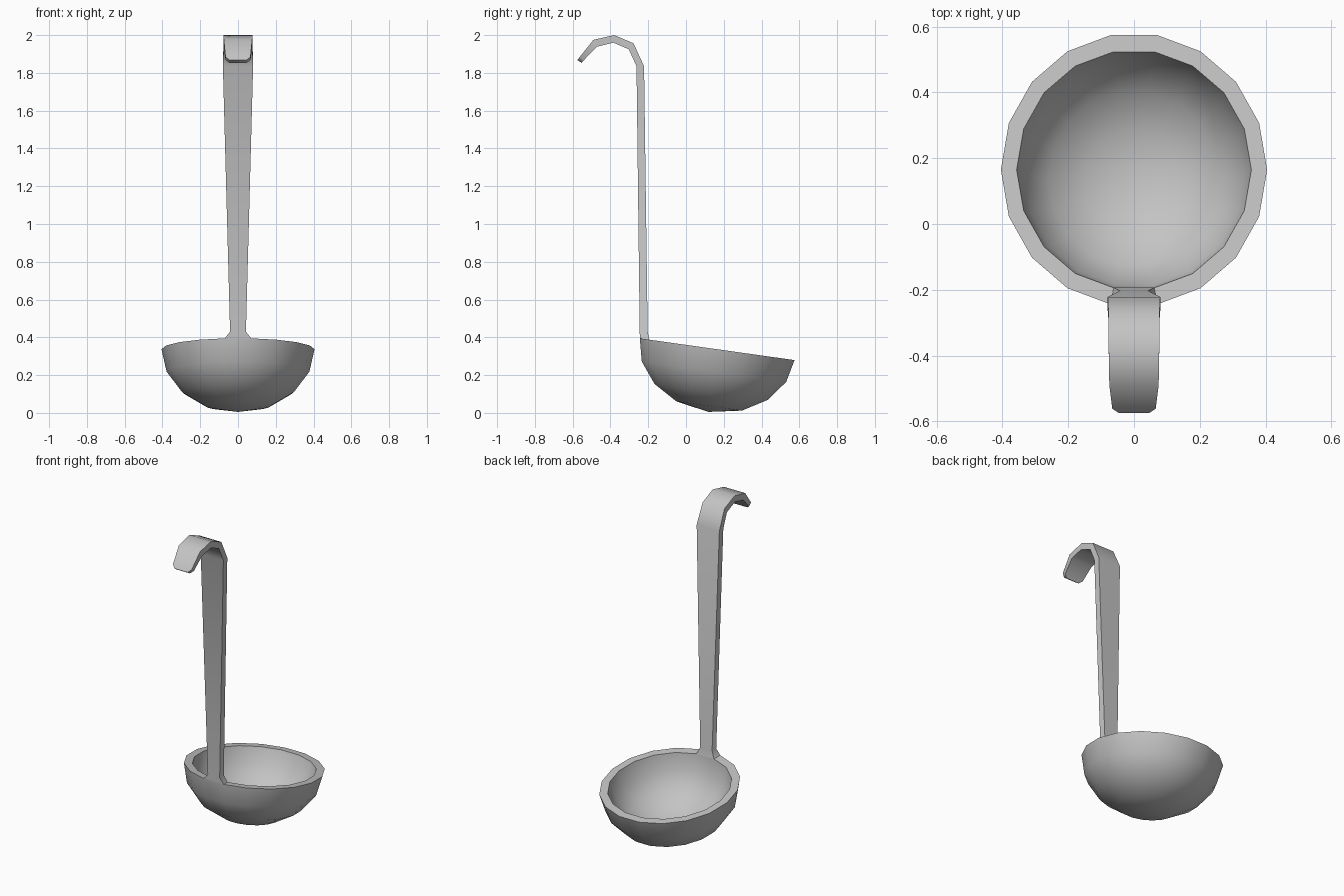
import bpy, bmesh, math
from mathutils import Matrix, Vector

cube = bpy.data.objects.get("Cube")
if cube:
    bpy.data.objects.remove(cube, do_unlink=True)

metal = bpy.data.materials.new("grey_metal")
metal.use_nodes = True
GREY = (0.55, 0.55, 0.55, 1)
metal.diffuse_color = GREY
metal.node_tree.nodes["Principled BSDF"].inputs["Base Color"].default_value = GREY

SIDES = 18
TILT = Matrix.Translation((0, 0.165, 0.337)) @ Matrix.Rotation(math.radians(-8), 4, 'X')


def finish(bm, name):
    bmesh.ops.recalc_face_normals(bm, faces=bm.faces)
    mesh = bpy.data.meshes.new(name)
    bm.to_mesh(mesh)
    bm.free()
    obj = bpy.data.objects.new(name, mesh)
    bpy.context.collection.objects.link(obj)
    mesh.materials.append(metal)
    bpy.ops.object.select_all(action='DESELECT')
    obj.select_set(True)
    bpy.context.view_layer.objects.active = obj
    bpy.ops.object.shade_smooth_by_angle(angle=math.radians(46))


def rim_point(k, rx, ry):
    a = math.tau * k / SIDES
    return TILT @ Vector((rx * math.cos(a), ry * math.sin(a), 0))


# Bowl: outer and inner half ellipsoids joined by a flat tilted rim
def shell(bm, rx, ry, depth):
    rings = []
    for deg in (90, 69, 47, 25):
        s, c = math.sin(math.radians(deg)), math.cos(math.radians(deg))
        drop = Matrix.Translation((0, 0, -depth * c))
        rings.append([bm.verts.new(TILT @ drop @ TILT.inverted() @ rim_point(k, rx * s, ry * s))
                      for k in range(SIDES)])
    pole = bm.verts.new(TILT @ Vector((0, 0, -depth)))
    for k in range(SIDES):
        n = (k + 1) % SIDES
        for a, b in zip(rings, rings[1:]):
            bm.faces.new((a[k], a[n], b[n], b[k]))
        bm.faces.new((rings[-1][k], rings[-1][n], pole))
    return rings[0]


OUTER, INNER = (0.405, 0.42), (0.357, 0.368)
JOINT = 13  # rim segment that carries the handle
bm = bmesh.new()
outer = shell(bm, *OUTER, 0.335)
inner = shell(bm, *INNER, 0.288)
for k in range(SIDES):
    if k != JOINT:
        n = (k + 1) % SIDES
        bm.faces.new((outer[k], outer[n], inner[n], inner[k]))
finish(bm, "bowl")

# Handle: tapering strip that bends into a hook
# each row: half width, back (y, z), front (y, z)
STRIP = [
    (0.042, (-0.203, 0.43), (-0.245, 0.43)),
    (0.080, (-0.222, 1.835), (-0.262, 1.835)),
    (0.077, (-0.278, 1.957), (-0.303, 1.925)),
    (0.077, (-0.380, 2.000), (-0.385, 1.960)),
    (0.075, (-0.490, 1.975), (-0.472, 1.938)),
    (0.066, (-0.562, 1.885), (-0.540, 1.868)),
    (0.046, (-0.575, 1.868), (-0.552, 1.853)),
]
bm = bmesh.new()
loops = [[bm.verts.new(p) for p in (rim_point(JOINT, *INNER), rim_point(JOINT + 1, *INNER),
                                    rim_point(JOINT + 1, *OUTER), rim_point(JOINT, *OUTER))]]
for w, back, front in STRIP:
    loops.append([bm.verts.new(p) for p in ((-w, *back), (w, *back), (w, *front), (-w, *front))])
for a, b in zip(loops, loops[1:]):
    for k in range(4):
        n = (k + 1) % 4
        bm.faces.new((a[k], a[n], b[n], b[k]))
bm.faces.new(loops[-1])
finish(bm, "handle")
